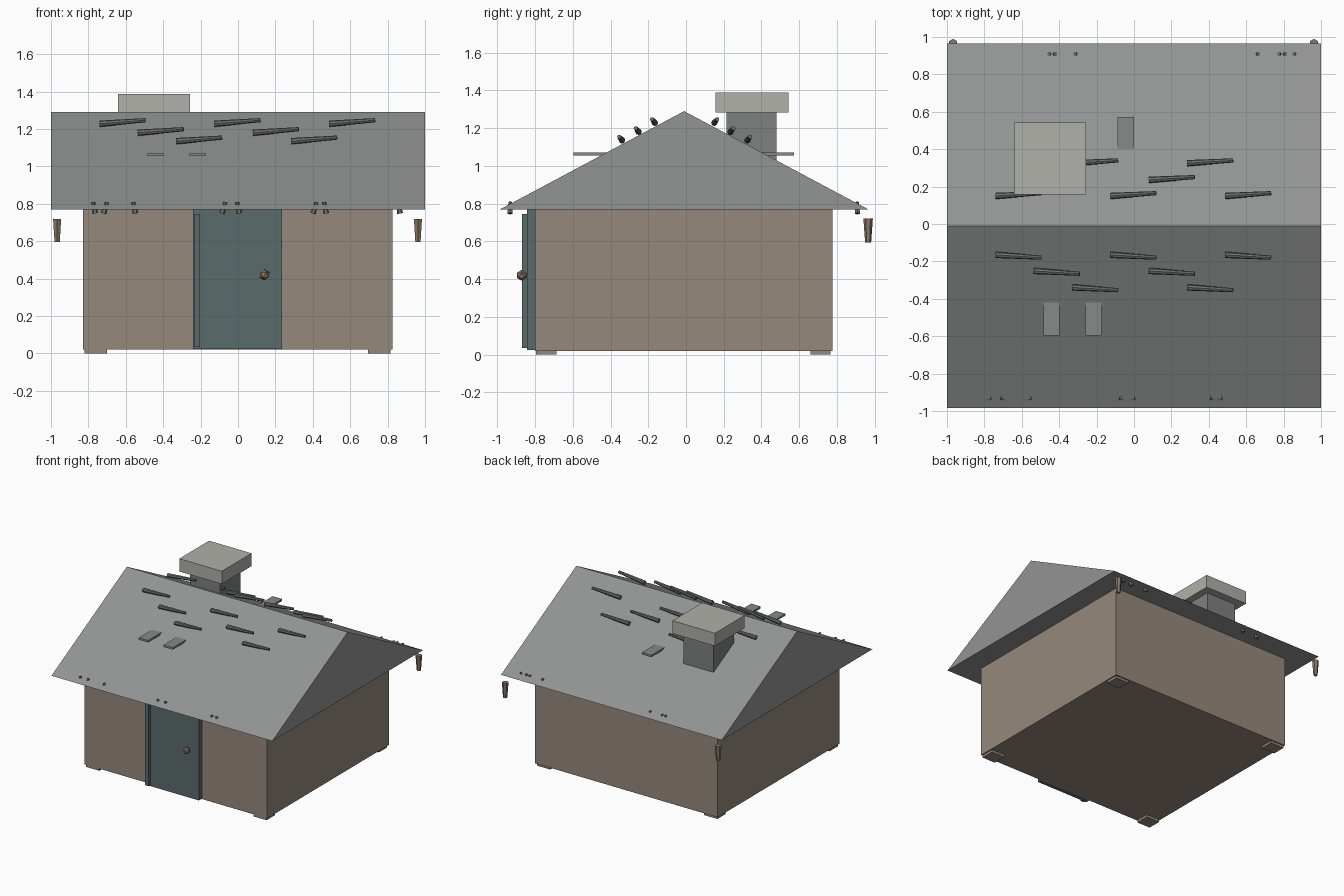
import bpy, bmesh
from mathutils import Vector

if "Cube" in bpy.data.objects:
    bpy.data.objects.remove(bpy.data.objects["Cube"])


def mat(name, r, g, b):
    # sRGB 0-255 to linear diffuse colour
    lin = [((c / 255 + 0.055) / 1.055) ** 2.4 for c in (r, g, b)]
    m = bpy.data.materials.new(name)
    m.diffuse_color = (*lin, 1)
    m.use_nodes = True
    m.node_tree.nodes["Principled BSDF"].inputs["Base Color"].default_value = m.diffuse_color
    return m


WALL = mat("wall_tan", 150, 137, 124)
ROOF = mat("roof_grey", 146, 148, 147)
STONE = mat("chimney_grey", 126, 128, 128)
CAP = mat("cap_pale_grey", 175, 177, 169)
DOOR = mat("door_teal", 91, 107, 107)
LOG = mat("shingle_dark_grey", 112, 114, 113)
PLATE = mat("plate_grey", 135, 137, 136)
WOOD = mat("wood_brown", 138, 120, 103)


def finish(name, bm, material):
    bmesh.ops.recalc_face_normals(bm, faces=bm.faces[:])
    me = bpy.data.meshes.new(name)
    bm.to_mesh(me)
    bm.free()
    me.materials.append(material)
    ob = bpy.data.objects.new(name, me)
    bpy.context.collection.objects.link(ob)
    return ob


def box(name, x, y, z, material):
    bm = bmesh.new()
    bmesh.ops.create_cube(bm, size=1)
    for v in bm.verts:
        v.co = [lo + (c + 0.5) * (hi - lo) for c, (lo, hi) in zip(v.co, (x, y, z))]
    return finish(name, bm, material)


def rod(name, a, b, ra, rb, material, sides=6):
    # tapered rod from point a (radius ra) to point b (radius rb)
    a, b = Vector(a), Vector(b)
    d = b - a
    bm = bmesh.new()
    bmesh.ops.create_cone(bm, cap_ends=True, segments=sides, radius1=ra, radius2=rb, depth=d.length)
    m = d.to_track_quat('Z', 'Y').to_matrix().to_4x4()
    m.translation = (a + b) / 2
    bm.transform(m)
    return finish(name, bm, material)


# Hut body and four corner feet
box("hut_walls", (-0.828, 0.825), (-0.80, 0.775), (0.02, 0.775), WALL)
for x in ((-0.82, -0.70), (0.695, 0.815)):
    for y in ((-0.795, -0.685), (0.66, 0.765)):
        box("foot", x, y, (0, 0.03), WALL)

# Gable roof: triangular profile extruded along x
bm = bmesh.new()
profile = [(-0.985, 0.77), (0.965, 0.77), (-0.01, 1.29)]
face = bm.faces.new([bm.verts.new((-1, y, z)) for y, z in profile])
ext = bmesh.ops.extrude_face_region(bm, geom=[face])
bmesh.ops.translate(bm, vec=(2, 0, 0), verts=[g for g in ext["geom"] if isinstance(g, bmesh.types.BMVert)])
finish("roof", bm, ROOF)

# Door with hinge strip and knob
box("door", (-0.24, 0.235), (-0.842, -0.79), (0.025, 0.77), DOOR)
box("hinge_strip", (-0.235, -0.203), (-0.868, -0.84), (0.035, 0.745), DOOR)
bm = bmesh.new()
bmesh.ops.create_icosphere(bm, subdivisions=1, radius=0.029)
bmesh.ops.translate(bm, vec=(0.142, -0.871, 0.42), verts=bm.verts[:])
finish("door_knob", bm, WOOD)

# Chimney
box("chimney_shaft", (-0.585, -0.315), (0.215, 0.48), (0.95, 1.285), STONE)
box("chimney_cap", (-0.642, -0.257), (0.157, 0.542), (1.283, 1.388), CAP)

# Flat plates sticking out of the slopes
for x0, y in ((-0.483, (-0.595, -0.40)), (-0.26, (-0.595, -0.40)), (-0.087, (0.38, 0.572))):
    box("roof_plate", (x0, x0 + 0.086), y, (1.055, 1.071), PLATE)

# Tapered sticks in three rows on both slopes
rows = [(-0.165, 0.15, 1.228, (-0.74, -0.126, 0.488)),
        (-0.251, 0.236, 1.18, (-0.535, 0.08)),
        (-0.339, 0.325, 1.135, (-0.33, 0.285))]
for yf, yb, z, xs in rows:
    for x in xs:
        for y, dy in ((yf, -0.015), (yb, 0.015)):
            rod("roof_stick", (x, y, z), (x + 0.245, y + dy, z + 0.019), 0.017, 0.011, LOG, 8)

# Small pegs through the eaves, leaning either way
front_pegs = (-0.775, -0.70, -0.56, -0.067, -0.005, 0.42, 0.46)
back_pegs = (-0.455, -0.42, -0.315, 0.665, 0.775, 0.81, 0.855)
for y, xs in ((-0.932, front_pegs), (0.908, back_pegs)):
    for i, x in enumerate(xs):
        lean = 0.02 if i % 2 else -0.012
        rod("eave_peg", (x - lean, y, 0.748), (x, y, 0.808), 0.016, 0.010, LOG)

# Hanging tapered posts at the back corners
for x in (-0.967, 0.962):
    rod("hanging_post", (x, 0.965, 0.595), (x, 0.965, 0.72), 0.016, 0.025, WOOD)
